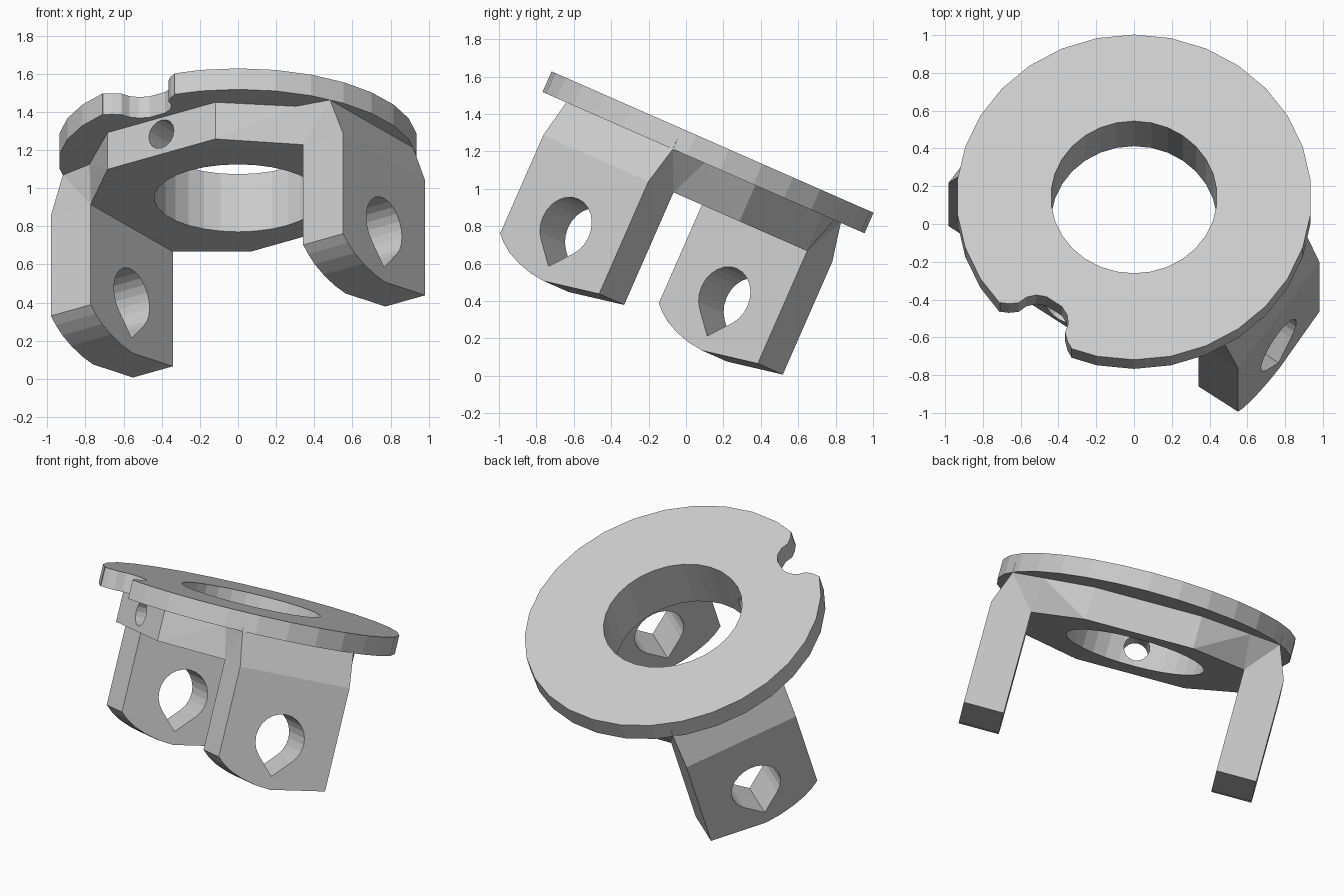
import bpy, bmesh
from math import radians, sin, cos
from mathutils import Matrix, Vector

if "Cube" in bpy.data.objects:
    bpy.data.objects.remove(bpy.data.objects["Cube"])

# Bracket frame: X = across the arms, Y = along arm width, Z = flange normal
FRAME = (Matrix.Translation((0, 0.142, 1.25)) @ Matrix.Rotation(radians(-23.7), 4, 'X')
         @ Matrix.Rotation(radians(-35), 4, 'Z'))


def loft(name, rings):
    """Closed solid from a stack of equal-length point rings."""
    bm = bmesh.new()
    rows = [[bm.verts.new(FRAME @ Vector(p)) for p in r] for r in rings]
    n = len(rows[0])
    bm.faces.new(rows[0][::-1])
    bm.faces.new(rows[-1])
    for a, b in zip(rows, rows[1:]):
        for i in range(n):
            j = (i + 1) % n
            bm.faces.new((a[i], a[j], b[j], b[i]))
    bmesh.ops.triangulate(bm, faces=[f for f in bm.faces if len(f.verts) == 4])
    bmesh.ops.recalc_face_normals(bm, faces=bm.faces)
    me = bpy.data.meshes.new(name)
    bm.to_mesh(me)
    bm.free()
    ob = bpy.data.objects.new(name, me)
    bpy.context.collection.objects.link(ob)
    return ob


def combine(target, tool, op):
    """Apply a boolean and discard the tool object."""
    tool.hide_render = True
    mod = target.modifiers.new(op, 'BOOLEAN')
    mod.operation, mod.object, mod.solver = op, tool, 'EXACT'
    bpy.context.view_layer.objects.active = target
    bpy.ops.object.modifier_apply(modifier=mod.name)
    bpy.data.objects.remove(tool)


def circle(r, n, offset=0):
    return [(r * cos(radians(offset + 360 * i / n)), r * sin(radians(offset + 360 * i / n)))
            for i in range(n)]


def plate(name, pts, h0, h1):
    return loft(name, [[(x, y, h) for x, y in pts] for h in (h0, h1)])


def side_prism(name, pts, x0, x1):
    return loft(name, [[(x, s, h) for s, h in pts] for x in (x0, x1)])


# Collar block under the flange, flaring out to the arm roots
def ring(back, front, h):
    right = front + back[::-1]
    left = [(-x, y) for x, y in right[::-1]]
    return [(x, y, h) for x, y in right + left]


low = ring([(.345, .61), (.68, .375), (.935, .375)],
           [(.345, -.70), (.68, -.375), (.935, -.375)], -.33)
top_back = [(.345, .61), (.66, .468), (.855, .38)]
top_front = [(.345, -.70), (.66, -.415), (.855, -.38)]
bracket = loft("yoke_bracket", [low, ring(top_back, top_front, -.12),
                                ring(top_back, top_front, -.06)])

# Round flange with a rounded notch at the front
flange = plate("flange", circle(.94, 30, 5), -.12, 0)
half = [(.23, -1.1), (.23, -.905), (.19, -.885), (.15, -.85), (.135, -.80), (.10, -.76), (.05, -.737)]
notch = half + [(-x, y) for x, y in half[::-1]]
combine(flange, plate("notch_cutter", notch, -.3, .2), 'DIFFERENCE')
combine(bracket, flange, 'UNION')

# Two arms with curved ends and teardrop holes
arm_profile = [(-.375, -.33), (-.375, -.904), (-.33, -.941), (-.27, -.977), (-.19, -1.008),
               (-.09, -1.033), (.01, -1.043), (.375, -.987), (.375, -.33)]
R, HC = .163, -.73
teardrop = [(R * cos(radians(a)), HC + R * sin(radians(a))) for a in range(-45, 226, 15)]
teardrop.append((0, HC - R * 2 ** .5))
for side in (1, -1):
    arm = side_prism("arm", arm_profile, side * .68, side * .935)
    combine(arm, side_prism("hole_cutter", teardrop, side * .5, side * 1.1), 'DIFFERENCE')
    combine(bracket, arm, 'UNION')

# Central bore and the small screw hole in the front of the collar
combine(bracket, plate("bore_cutter", circle(.44, 30, 5), -.6, .3), 'DIFFERENCE')
screw = [[(x, y, z - .215) for x, z in circle(.08, 16)] for y in (-1.0, -.2)]
combine(bracket, loft("screw_cutter", screw), 'DIFFERENCE')
